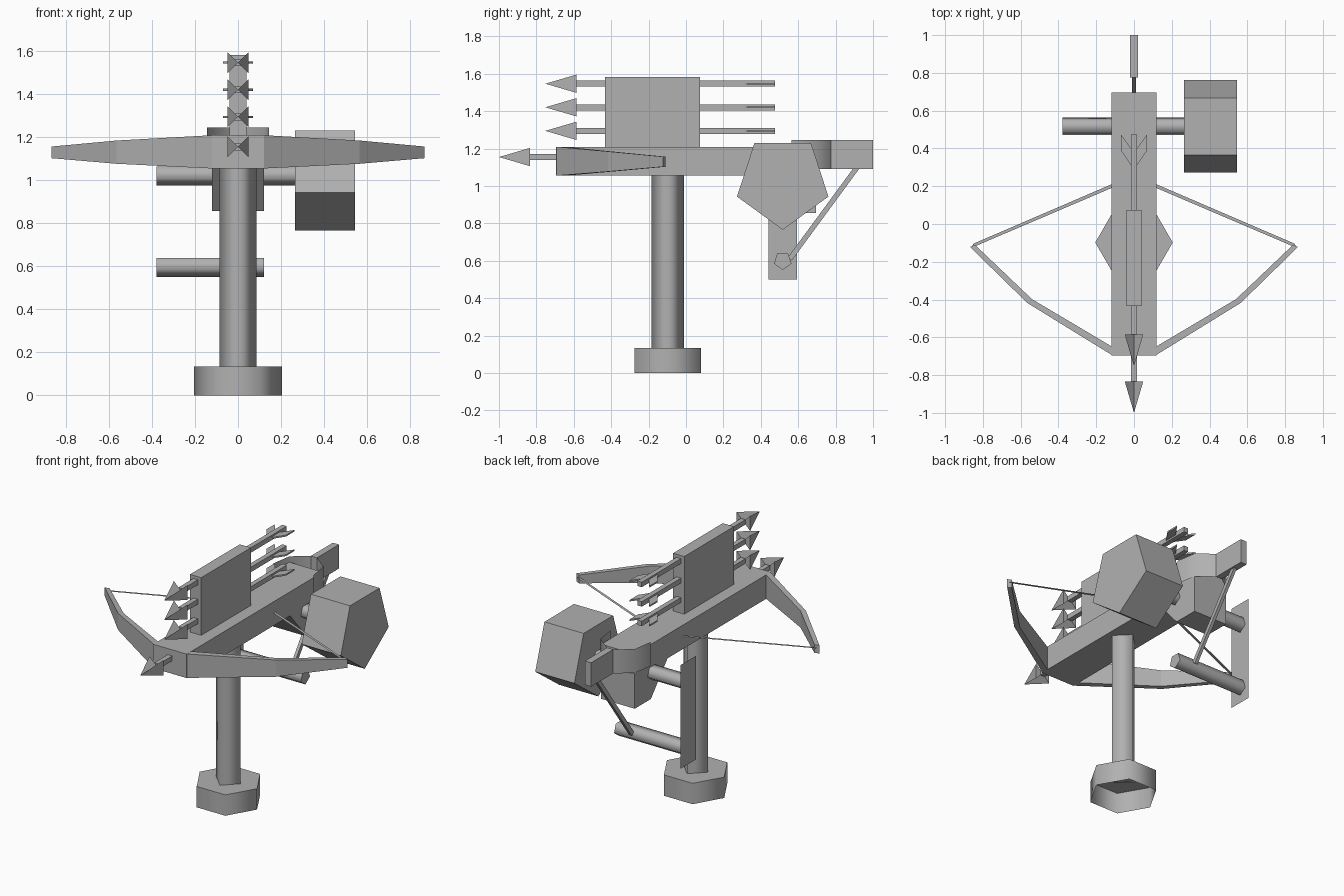
import bpy, bmesh, math
from mathutils import Vector

if "Cube" in bpy.data.objects:
    bpy.data.objects.remove(bpy.data.objects["Cube"])

# one dark grey for everything
grey = bpy.data.materials.new("dark_grey")
grey.diffuse_color = (0.44, 0.44, 0.44, 1)
grey.use_nodes = True
grey.node_tree.nodes["Principled BSDF"].inputs["Base Color"].default_value = grey.diffuse_color


def make(name, verts, faces, smooth=0, mirror=False):
    """Mesh object; smooth is the smoothing angle in degrees (0 = flat)."""
    me = bpy.data.meshes.new(name)
    me.from_pydata(verts, [], faces)
    bm = bmesh.new()
    bm.from_mesh(me)
    bmesh.ops.recalc_face_normals(bm, faces=bm.faces)
    bm.to_mesh(me)
    bm.free()
    me.materials.append(grey)
    ob = bpy.data.objects.new(name, me)
    bpy.context.collection.objects.link(ob)
    if mirror:
        ob.modifiers.new("mirror", 'MIRROR')
    if smooth:
        bpy.ops.object.select_all(action='DESELECT')
        ob.select_set(True)
        bpy.context.view_layer.objects.active = ob
        bpy.ops.object.shade_smooth_by_angle(angle=math.radians(smooth))
    return ob


def loft(name, rings, start=True, end=True, **kw):
    """Skin a list of equal-length closed rings, with optional caps."""
    n = len(rings[0])
    verts = [v for r in rings for v in r]
    faces = [(k * n + i, k * n + (i + 1) % n, (k + 1) * n + (i + 1) % n, (k + 1) * n + i)
             for k in range(len(rings) - 1) for i in range(n)]
    if start:
        faces.append(tuple(range(n)))
    if end:
        faces.append(tuple(range(len(verts) - n, len(verts))))
    return make(name, verts, faces, **kw)


def box(name, x, y, z):
    rect = ((y[0], z[0]), (y[1], z[0]), (y[1], z[1]), (y[0], z[1]))
    return loft(name, [[(a, b, c) for b, c in rect] for a in x])


def ngon(n, r, phase=0.0):
    return [(r * math.cos(phase + math.tau * i / n), r * math.sin(phase + math.tau * i / n))
            for i in range(n)]


def upright(name, n, r, y, z0, z1, **kw):
    return loft(name, [[(a, b + y, z) for a, b in ngon(n, r)] for z in (z0, z1)], **kw)


def axle(name, r, z, x0, x1, smooth=80):
    p = ngon(5, r, -math.pi / 2)
    return loft(name, [[(x, a + 0.517, b + z) for a, b in p] for x in (x0, x1)], smooth=smooth)


# stand: hollow hexagonal foot and four-sided post
upright("base", 6, 0.205, -0.098, 0, 0.135, start=False, smooth=80)
upright("post", 4, 0.087, -0.098, 0.13, 1.06, start=False, end=False, smooth=100)

# main rail and trigger housing under its rear
box("rail", (-0.12, 0.12), (-0.695, 0.695), (1.055, 1.21))
housing = [(0.695, 1.055), (0.695, 0.857), (0.53, 0.857), (0.36, 1.055)]
loft("trigger_housing", [[(x, y, z) for y, z in housing] for x in (-0.12, 0.12)])

# bow limbs, tapering outward: outer xy, inner xy, bottom and top z
limb = [(0.115, -0.695, 0.115, -0.65, 1.055, 1.21),
        (0.565, -0.418, 0.54, -0.398, 1.077, 1.185),
        (0.868, -0.122, 0.842, -0.11, 1.103, 1.157)]
loft("bow_limbs", [[(a, b, z0), (c, d, z0), (c, d, z1), (a, b, z1)]
                   for a, b, c, d, z0, z1 in limb], mirror=True)

# flat ribbon bowstring
make("bowstring", [(0.858, -0.125, 1.138), (0.852, -0.105, 1.138),
                   (0.115, 0.212, 1.138), (0.115, 0.192, 1.138)], [(0, 1, 2, 3)], mirror=True)

# bolt magazine
box("magazine", (-0.04, 0.04), (-0.433, 0.075), (1.21, 1.583))


def bolt(name, tip, tail, z, fletched=True):
    """Bolt with a pinched, bow-tie section head (two slim tetrahedra)."""
    h, s, base = 0.049, 0.016, tip + 0.167
    corners = [(-h, base, z - h), (h, base, z - h), (h, base, z + h), (-h, base, z + h)]
    for side, (a, b) in (("right", (1, 2)), ("left", (3, 0))):
        make(name + "_head_" + side, [(0, tip, z), (0, base, z), corners[a], corners[b]],
             [(0, 1, 2), (0, 2, 3), (0, 3, 1), (1, 3, 2)])
    box(name + "_shaft", (-s, s), (base, tail), (z - s, z + s))
    if fletched:
        fin = [(0.012, 0.305), (0.07, 0.39), (0.07, 0.475), (0.012, 0.395)]
        loft(name + "_fletching", [[(x, y, z + d) for x, y in fin] for d in (-0.005, 0.005)],
             mirror=True)


# three stacked bolts and the loaded one
for i, z in enumerate((1.295, 1.421, 1.547)):
    bolt("stacked_bolt_%d" % (i + 1), -0.752, 0.475, z)
bolt("loaded_bolt", -1.0, -0.68, 1.155, False)

# winding gear: drum, two axles, thin side plate
axle("drum", 0.257, 1.023, 0.265, 0.545, smooth=0)
axle("upper_axle", 0.049, 1.025, -0.378, 0.27)
axle("lower_axle", 0.049, 0.6, -0.378, 0.12)
make("side_plate", [(-0.378, 0.44, 0.5), (-0.378, 0.594, 0.5),
                    (-0.378, 0.594, 1.17), (-0.378, 0.44, 1.17)], [(0, 1, 2, 3)])

# pull handle with its wrap-around bracket and draw link
box("handle", (-0.022, 0.022), (0.775, 1.0), (1.09, 1.245))
path = [(0.143, 0.565), (0.122, 0.70), (0.022, 0.775)]
make("handle_bracket", [(x, y, z) for x, y in path for z in (1.09, 1.245)],
     [(0, 2, 3, 1), (2, 4, 5, 3)], smooth=80, mirror=True)
side, up = Vector((0.01, 0, 0)), Vector((0, 0.011, -0.008))
loft("draw_link", [[tuple(Vector(p) + i * side + j * up)
                    for i, j in ((-1, -1), (1, -1), (1, 1), (-1, 1))]
                   for p in ((0, 0.555, 0.61), (0, 0.915, 1.10))])
